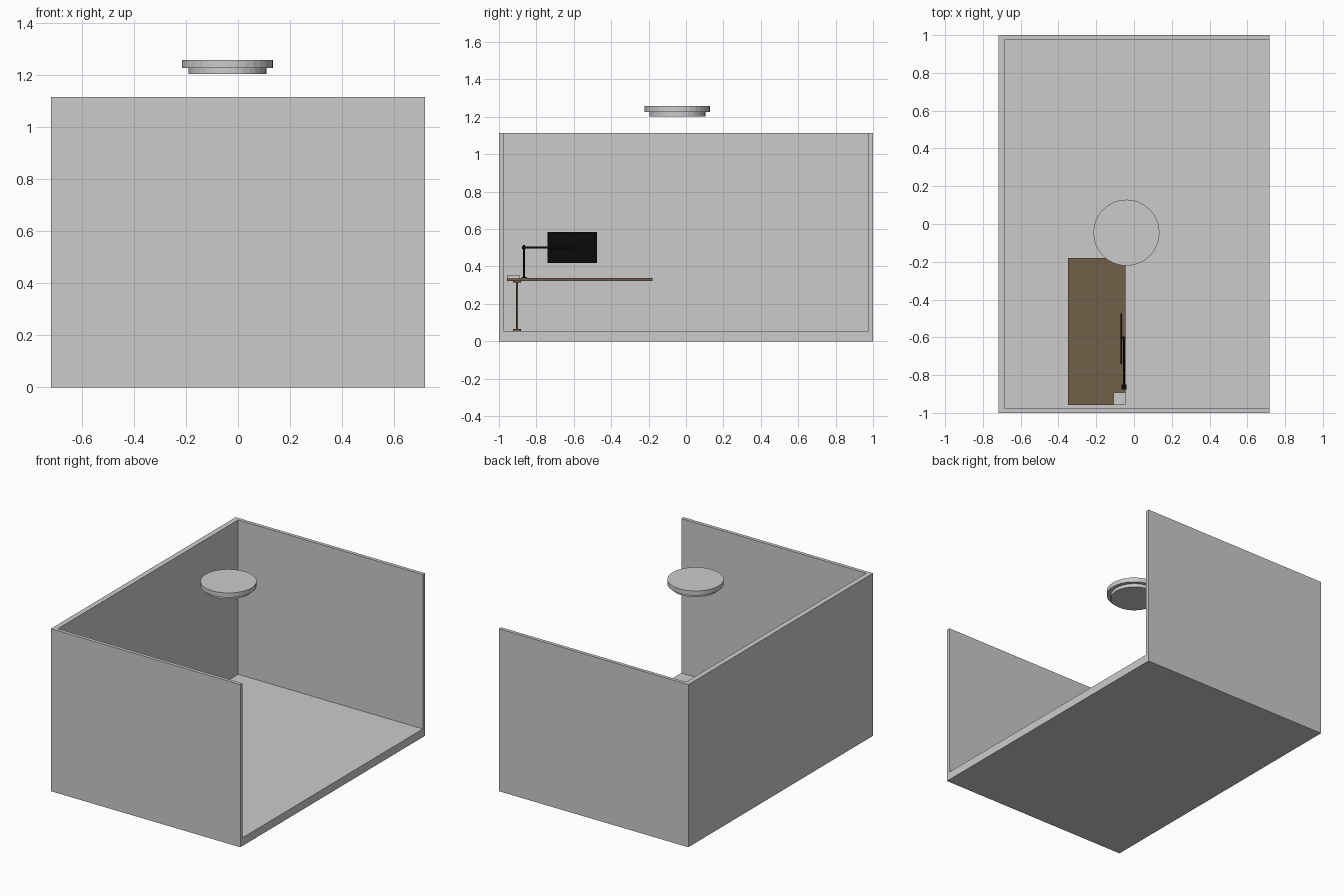
import bpy

if "Cube" in bpy.data.objects:
    bpy.data.objects.remove(bpy.data.objects["Cube"])


def material(name, color):
    m = bpy.data.materials.new(name)
    m.diffuse_color = (*color, 1)
    m.use_nodes = True
    m.node_tree.nodes["Principled BSDF"].inputs["Base Color"].default_value = m.diffuse_color
    return m


WOOD = material("wood", (0.17, 0.115, 0.066))
BLACK = material("black", (0.003, 0.003, 0.003))


def finish(name, mat):
    o = bpy.context.object
    o.name = name
    if mat:
        o.data.materials.append(mat)
    return o


def box(name, x, y, z, mat=None):
    """Box from (min, max) ranges."""
    r = (x, y, z)
    bpy.ops.mesh.primitive_cube_add(size=1, location=[(a + b) / 2 for a, b in r])
    bpy.context.object.scale = [b - a for a, b in r]
    bpy.ops.object.transform_apply(location=False, rotation=False, scale=True)
    return finish(name, mat)


def disc(name, x, y, z, r, mat=None, sides=32):
    bpy.ops.mesh.primitive_cylinder_add(vertices=sides, radius=r, depth=z[1] - z[0],
                                        location=(x, y, (z[0] + z[1]) / 2))
    return finish(name, mat)


# Room shell: floor and three walls, open on the right and on top
room = box("room_shell", (-0.718, 0.718), (-1, 1), (0, 1.114))
cutter = box("room_cutter", (-0.682, 1), (-0.976, 0.976), (0.056, 1.4))
cut = room.modifiers.new("hollow", 'BOOLEAN')
cut.operation = 'DIFFERENCE'
cut.solver = 'EXACT'
cut.object = cutter
bpy.context.view_layer.objects.active = room
bpy.ops.object.modifier_apply(modifier="hollow")
bpy.data.objects.remove(cutter)

# Round ceiling lamp
disc("lamp_rim", -0.04, -0.046, (1.226, 1.257), 0.175)
disc("lamp_diffuser", -0.04, -0.046, (1.203, 1.226), 0.15)

# Desk with a pair of legs near the wall
box("desk_top", (-0.349, -0.046), (-0.958, -0.18), (0.323, 0.339), WOOD)
for side, x in (("left", -0.31), ("right", -0.085)):
    y = -0.903
    disc(side + "_leg_pole", x, y, (0.06, 0.32), 0.006, WOOD, 16)
    disc(side + "_leg_top_plate", x, y, (0.313, 0.323), 0.022, WOOD)
    disc(side + "_leg_foot", x, y, (0.056, 0.066), 0.022, WOOD)

# Small flat box in the desk corner
box("desk_box", (-0.109, -0.046), (-0.957, -0.891), (0.339, 0.354))

# Monitor arm and screen
box("arm_base", (-0.066, -0.041), (-0.876, -0.851), (0.339, 0.343), BLACK)
disc("arm_post", -0.053, -0.867, (0.339, 0.516), 0.005, BLACK, 16)
box("arm_collar", (-0.061, -0.045), (-0.877, -0.859), (0.493, 0.509), BLACK)
box("arm_bar", (-0.057, -0.048), (-0.872, -0.596), (0.495, 0.506), BLACK)
box("arm_mount", (-0.066, -0.048), (-0.606, -0.596), (0.49, 0.511), BLACK)
box("screen", (-0.072, -0.064), (-0.741, -0.475), (0.418, 0.584), BLACK)
